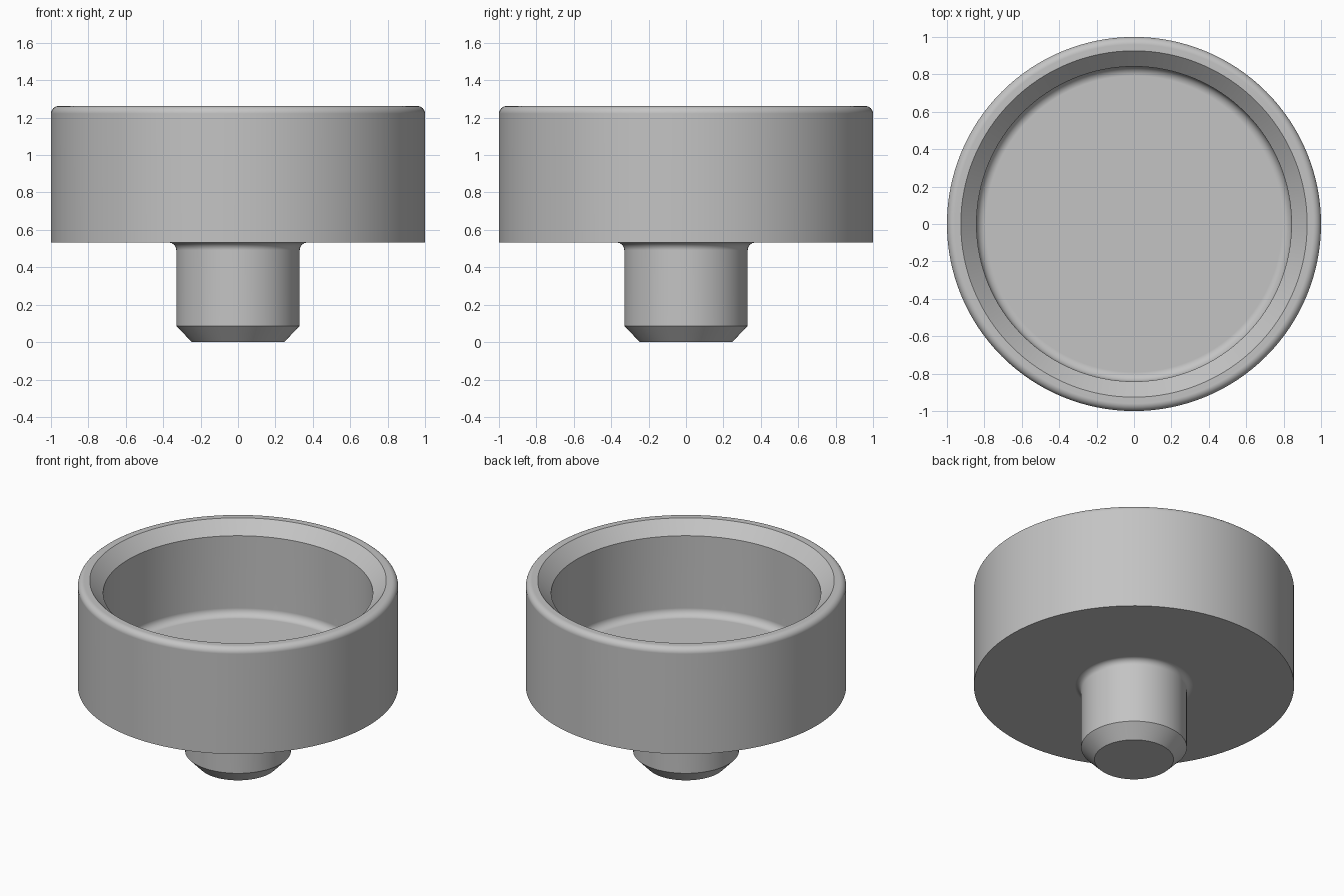
import bpy
import bmesh
from math import cos, sin, radians, pi

cube = bpy.data.objects.get("Cube")
if cube:
    bpy.data.objects.remove(cube)

SEGMENTS = 128


def make_material(name, rgb):
    mat = bpy.data.materials.new(name)
    mat.use_nodes = True
    colour = (*rgb, 1)
    mat.diffuse_color = colour
    mat.node_tree.nodes["Principled BSDF"].inputs["Base Color"].default_value = colour
    return mat


def fillet(r, z, radius, start, end, steps=8):
    """Rounded corner of a profile, as an arc about (r, z)."""
    angles = [radians(start + (end - start) * i / steps) for i in range(steps + 1)]
    return [(r + radius * cos(a), z + radius * sin(a)) for a in angles]


def lathe(name, profile, mat):
    """Closed solid of revolution; the first and last rings are capped."""
    bm = bmesh.new()
    rings = []
    for r, z in profile:
        rings.append([bm.verts.new((r * cos(2 * pi * i / SEGMENTS),
                                    r * sin(2 * pi * i / SEGMENTS), z))
                      for i in range(SEGMENTS)])
    for low, high in zip(rings, rings[1:]):
        for i in range(SEGMENTS):
            j = (i + 1) % SEGMENTS
            bm.faces.new((low[i], low[j], high[j], high[i]))
    bm.faces.new(rings[0][::-1])
    bm.faces.new(rings[-1])
    mesh = bpy.data.meshes.new(name)
    bm.to_mesh(mesh)
    bm.free()
    mesh.materials.append(mat)
    obj = bpy.data.objects.new(name, mesh)
    bpy.context.collection.objects.link(obj)
    bpy.ops.object.select_all(action="DESELECT")
    obj.select_set(True)
    bpy.context.view_layer.objects.active = obj
    bpy.ops.object.shade_smooth_by_angle(angle=radians(30))
    # Keep the flat faces flat beside the fillets
    normals = obj.modifiers.new("Flat face normals", "WEIGHTED_NORMAL")
    normals.keep_sharp = True
    return obj


grey = make_material("light grey", (0.55, 0.55, 0.55))

top, base, floor = 1.262, 0.532, 0.63
stem_r, bore_r = 0.33, 0.842

# Stem: chamfered foot, straight shank, fillet into the underside
stem = [(0.247, 0), (stem_r, 0.087)]
stem += fillet(stem_r + 0.04, base - 0.04, 0.04, 180, 90)

# Cup: underside, outer wall, rounded rim, chamfered mouth, bore, rounded floor
cup = [(1, base)]
cup += fillet(0.96, top - 0.04, 0.04, 0, 90)
cup += [(0.926, top), (bore_r, top - 0.084)]
cup += fillet(bore_r - 0.05, floor + 0.05, 0.05, 0, -90)

lathe("cup_with_stem", stem + cup, grey)
